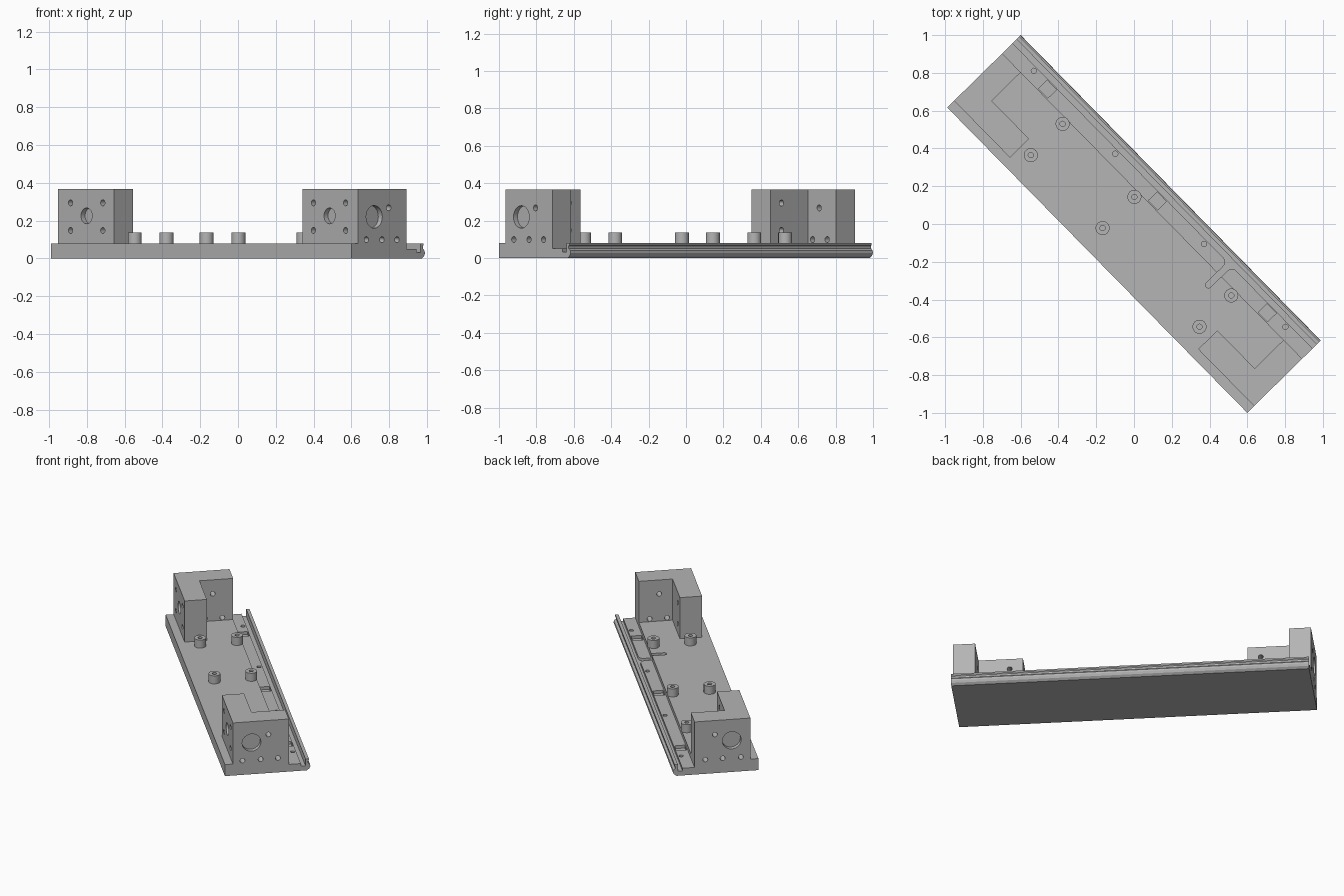
import bpy, bmesh, math

if "Cube" in bpy.data.objects:
    bpy.data.objects.remove(bpy.data.objects["Cube"])

ANGLE = -math.radians(45.5)   # the whole assembly lies diagonally
L = 1.133                     # half length
TOP = 0.08                    # plate top

grey = bpy.data.materials.new("grey")
grey.diffuse_color = (0.46, 0.46, 0.46, 1)
grey.use_nodes = True
grey.node_tree.nodes["Principled BSDF"].inputs["Base Color"].default_value = grey.diffuse_color


def prism(name, pts, lo, hi, axis):
    """Extrude a 2D outline from lo to hi along the given axis."""
    place = {"x": lambda a, b, c: (c, a, b),
             "y": lambda a, b, c: (a, c, b),
             "z": lambda a, b, c: (a, b, c)}[axis]
    bm = bmesh.new()
    ends = [[bm.verts.new(place(a, b, c)) for a, b in pts] for c in (lo, hi)]
    bm.faces.new(ends[0])
    bm.faces.new(ends[1])
    n = len(pts)
    for i in range(n):
        j = (i + 1) % n
        bm.faces.new((ends[0][i], ends[0][j], ends[1][j], ends[1][i]))
    bmesh.ops.recalc_face_normals(bm, faces=bm.faces)
    me = bpy.data.meshes.new(name)
    bm.to_mesh(me)
    bm.free()
    me.materials.append(grey)
    ob = bpy.data.objects.new(name, me)
    bpy.context.collection.objects.link(ob)
    return ob


def circle(a, b, r, n=24):
    return [(a + r * math.cos(2 * math.pi * i / n),
             b + r * math.sin(2 * math.pi * i / n)) for i in range(n)]


def arc(a, b, r, start, end, n=6):
    return [(a + r * math.cos(math.radians(start + (end - start) * i / n)),
             b + r * math.sin(math.radians(start + (end - start) * i / n)))
            for i in range(n + 1)]


def rect(a0, b0, a1, b1):
    return [(a0, b0), (a1, b0), (a1, b1), (a0, b1)]


def cut(ob, pts, lo, hi, axis):
    """Subtract a prism from the object."""
    cutter = prism("cutter", pts, lo, hi, axis)
    cutter.hide_render = True
    mod = ob.modifiers.new("cut", "BOOLEAN")
    mod.operation = "DIFFERENCE"
    mod.solver = "EXACT"
    mod.object = cutter
    bpy.context.view_layer.objects.active = ob
    bpy.ops.object.modifier_apply(modifier=mod.name)
    bpy.data.objects.remove(cutter, do_unlink=True)


parts = []

# Base plate with a lowered ledge, wire groove and rounded lip along the back
profile = [(-0.273, 0), (0.25, 0), (0.266, 0.012), (0.273, 0.026),
           (0.271, 0.04), (0.258, 0.052), (0.258, 0.064), (0.263, 0.07),
           (0.263, TOP), (0.242, TOP), (0.242, 0.032), (0.212, 0.032),
           (0.212, 0.05), (0.135, 0.05), (0.135, TOP), (-0.273, TOP)]
plate = prism("base_plate", profile, -L, L, "x")
parts.append(plate)

# Square pockets and screw holes in the ledge
for u in (-0.83, 0, 0.83):
    cut(plate, rect(u - 0.035, 0.141, u + 0.035, 0.206), 0.03, 0.1, "z")
for u in (-0.95, -0.335, 0.335, 0.95):
    cut(plate, circle(u, 0.19, 0.014, 16), 0.015, 0.1, "z")

# Wire branch with a rounded tip, flared where it meets the groove
U, R = 0.507, 0.016
branch = (arc(U, 0.055, R, 180, 360)
          + arc(U + R + 0.035, 0.178, 0.035, 180, 90)
          + [(U + R + 0.035, 0.225), (U - R - 0.035, 0.225)]
          + arc(U - R - 0.035, 0.178, 0.035, 90, 0))
cut(plate, branch, 0.0325, 0.1, "z")

# Standoff posts, each with a screw hole
for i, u in enumerate((-0.643, -0.101, 0.631)):
    for side, v in (("front", -0.134), ("back", 0.102)):
        post = prism(f"standoff_{side}_{i + 1}", circle(u, v, 0.037, 32),
                     TOP - 0.005, 0.136, "z")
        cut(post, circle(u, v, 0.014, 16), 0.085, 0.2, "z")
        parts.append(post)

# L-shaped corner brackets at both ends
for s, label in ((-1, "left"), (1, "right")):
    outline = [(s * u, v) for u, v in (
        (L, -0.222), (L, 0.135), (0.993, 0.135), (0.993, -0.08),
        (0.711, -0.08), (0.711, -0.222))]
    block = prism(f"bracket_{label}", outline, TOP, 0.366, "z")

    # end wall: shallow round recess and screw holes
    def end_cut(v, z, r, depth):
        lo, hi = sorted((s * (L + 0.02), s * (L - depth)))
        cut(block, circle(v, z, r), lo, hi, "x")
    end_cut(-0.103, 0.22, 0.06, 0.03)
    end_cut(0.005, 0.268, 0.016, 0.2)
    for v in (-0.161, -0.045, 0.066):
        end_cut(v, 0.099, 0.016, 0.2)

    # side arm: round recess inside a square of four screw holes
    cut(block, circle(s * 0.917, 0.225, 0.042), -0.25, -0.192, "y")
    for u in (0.795, 1.038):
        for z in (0.148, 0.294):
            cut(block, circle(s * u, z, 0.016), -0.25, -0.06, "y")
    parts.append(block)

# Turn everything to its diagonal position and shade it
for ob in parts:
    ob.rotation_euler.z = ANGLE
    bpy.ops.object.select_all(action="DESELECT")
    ob.select_set(True)
    bpy.context.view_layer.objects.active = ob
    bpy.ops.object.shade_smooth_by_angle(angle=math.radians(25))
